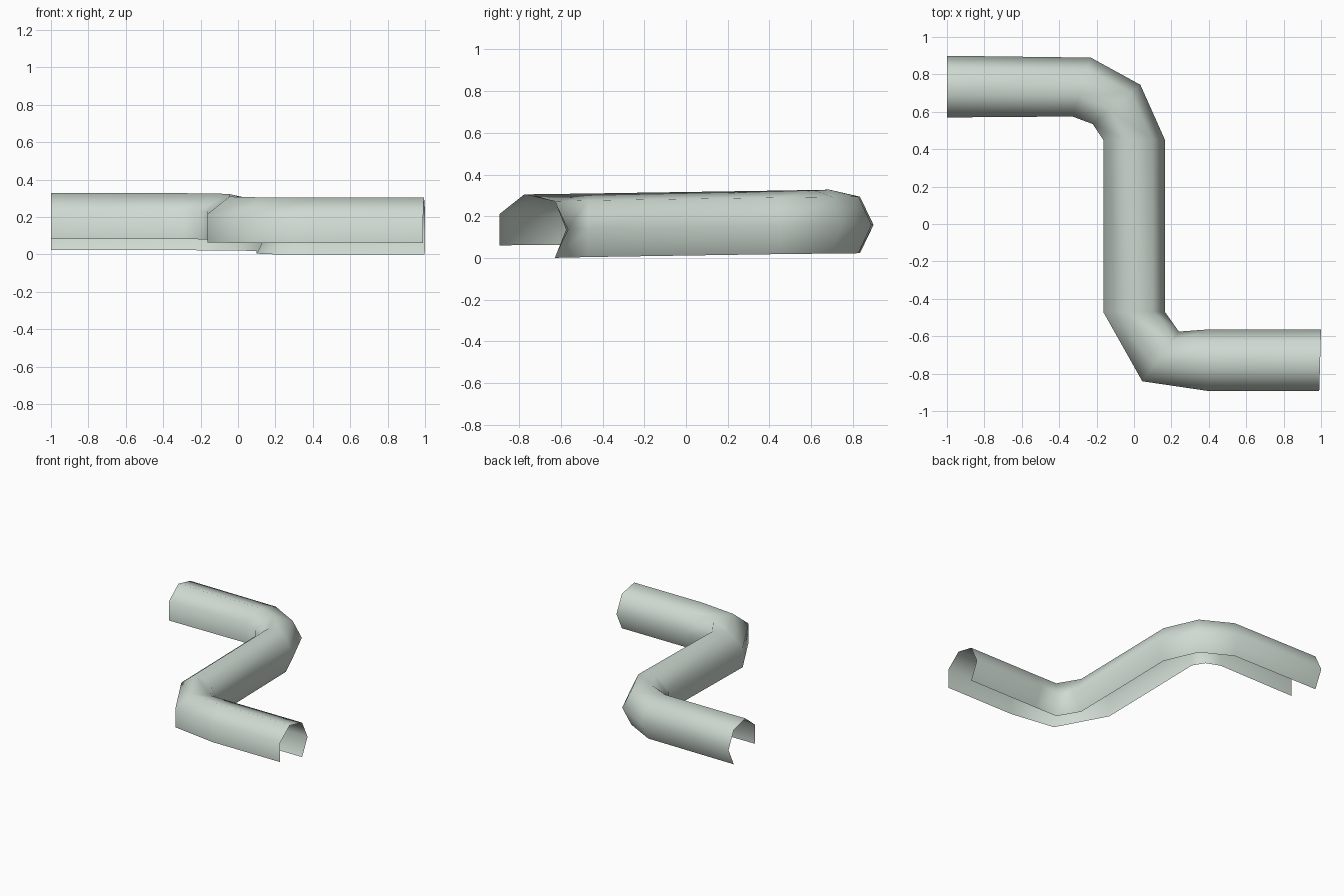
import bpy, bmesh, math
from mathutils import Vector

if "Cube" in bpy.data.objects:
    bpy.data.objects.remove(bpy.data.objects["Cube"])

# Cross-section: seven-sided pipe with its underside vertex left out, so it is open below
R = 0.1735
ANGLES = [math.radians(k * 360 / 7) for k in (-1, 0, 1, 2, 3, 4)]

# Path stations: centre x, centre y, and the sideways direction of the section
STATIONS = [
    (0.995, -0.737, 0.03, 1.0),
    (0.40, -0.737, 0.0, 1.0),
    (0.137, -0.715, 0.593, 0.805),
    (-0.008, -0.47, 1.0, 0.0),
    (-0.008, 0.45, 1.0, 0.0),
    (-0.10, 0.634, 0.772, 0.636),
    (-0.283, 0.724, 0.30, 0.954),
    (-1.0, 0.726, 0.0, 1.0),
]

mat = bpy.data.materials.new("pale_grey_green")
mat.diffuse_color = (0.62, 0.70, 0.64, 1)
mat.use_nodes = True
mat.node_tree.nodes["Principled BSDF"].inputs["Base Color"].default_value = mat.diffuse_color

# Sweep the open section along the path, rising gently towards the back
bm = bmesh.new()
rings = []
for x, y, sx, sy in STATIONS:
    centre = Vector((x, y, 0.136 + 0.0225 * (y + 0.737) / 1.463))
    side = Vector((sx, sy, 0)).normalized()
    rings.append([bm.verts.new(centre + side * R * math.cos(a)
                               + Vector((0, 0, R * math.sin(a)))) for a in ANGLES])
for r0, r1 in zip(rings, rings[1:]):
    for i in range(len(ANGLES) - 1):
        bm.faces.new((r0[i], r0[i + 1], r1[i + 1], r1[i]))

# Make the normals face outwards (the crown faces point up)
bm.normal_update()
if sum(f.normal.z * f.calc_area() for f in bm.faces) < 0:
    bmesh.ops.reverse_faces(bm, faces=bm.faces)
for f in bm.faces:
    f.smooth = True

mesh = bpy.data.meshes.new("bent_channel")
bm.to_mesh(mesh)
bm.free()
mesh.materials.append(mat)
channel = bpy.data.objects.new("bent_channel", mesh)
bpy.context.collection.objects.link(channel)
